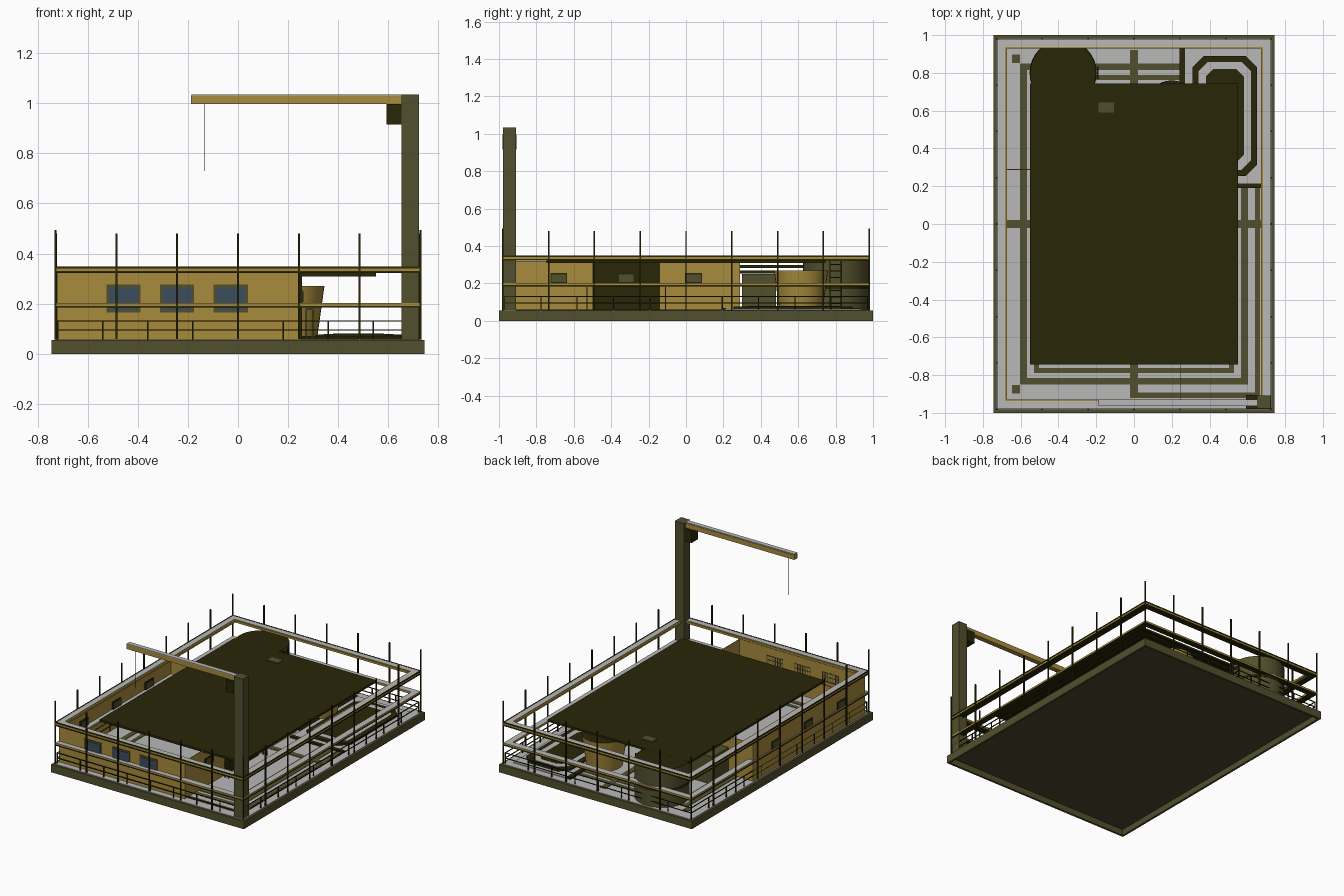
import bpy, bmesh, math
from mathutils import Vector

cube = bpy.data.objects.get("Cube")
if cube:
    bpy.data.objects.remove(cube)


def material(name, r, g, b):
    m = bpy.data.materials.new(name)
    m.use_nodes = True
    m.diffuse_color = (r, g, b, 1)
    m.node_tree.nodes["Principled BSDF"].inputs["Base Color"].default_value = (r, g, b, 1)
    return m


TAN = material("tan", .39, .26, .045)
OLIVE = material("olive", .085, .08, .026)
DARK = material("dark_olive", .022, .02, .002)
GREY = material("light_grey", .48, .48, .48)
GLASS = material("window_blue", .045, .075, .11)
UNDER = material("underside", .067, .065, .026)


def finish(name, bm, mats, rule=None):
    bmesh.ops.recalc_face_normals(bm, faces=bm.faces)
    me = bpy.data.meshes.new(name)
    for m in mats:
        me.materials.append(m)
    if rule:
        bm.normal_update()
        for f in bm.faces:
            f.material_index = rule(f)
    bm.to_mesh(me)
    bm.free()
    ob = bpy.data.objects.new(name, me)
    bpy.context.collection.objects.link(ob)
    return ob


def add_box(bm, x0, x1, y0, y1, z0, z1):
    verts = bmesh.ops.create_cube(bm, size=1)["verts"]
    for v in verts:
        v.co = Vector(((x0 + x1) / 2 + v.co.x * (x1 - x0),
                       (y0 + y1) / 2 + v.co.y * (y1 - y0),
                       (z0 + z1) / 2 + v.co.z * (z1 - z0)))


def boxes(name, mats, items, rule=None):
    bm = bmesh.new()
    for item in items:
        add_box(bm, *item)
    return finish(name, bm, mats if isinstance(mats, list) else [mats], rule)


def ring(hx, hy, w, z0, z1):
    """Four bars forming a rectangle with outer half sizes hx, hy."""
    return [(-hx, hx, -hy, w - hy, z0, z1), (-hx, hx, hy - w, hy, z0, z1),
            (-hx, w - hx, w - hy, hy - w, z0, z1), (hx - w, hx, w - hy, hy - w, z0, z1)]


def drum(name, x, y, r0, r1, z0, z1, side, top):
    bm = bmesh.new()
    bmesh.ops.create_cone(bm, cap_ends=True, segments=32, radius1=r0, radius2=r1, depth=z1 - z0)
    bmesh.ops.translate(bm, verts=bm.verts, vec=(x, y, (z0 + z1) / 2))
    ob = finish(name, bm, [side, top], lambda f: int(f.normal.z > .9))
    bpy.context.view_layer.objects.active = ob
    ob.select_set(True)
    bpy.ops.object.shade_smooth_by_angle()
    ob.select_set(False)


def chamfered(name, mat, x0, x1, y0, y1, c, z0, z1):
    """Extruded rectangle with cut corners."""
    bm = bmesh.new()
    pts = [(x0 + c, y0), (x1 - c, y0), (x1, y0 + c), (x1, y1 - c),
           (x1 - c, y1), (x0 + c, y1), (x0, y1 - c), (x0, y0 + c)]
    face = bm.faces.new([bm.verts.new((x, y, z0)) for x, y in pts])
    new = bmesh.ops.extrude_face_region(bm, geom=[face])["geom"]
    bmesh.ops.translate(bm, verts=[v for v in new if isinstance(v, bmesh.types.BMVert)],
                        vec=(0, 0, z1 - z0))
    finish(name, bm, [mat])


def plank_rule(f):
    return 1 if f.normal.z > .9 else 2 if f.normal.z < -.9 else 0


# Hollow base: rim, recessed underside panel, floor plate and floor strips
FLOOR = .055
boxes("base_rim", OLIVE, ring(.745, 1, .015, 0, FLOOR))
boxes("underside_panel", UNDER, [(-.73, .73, -.985, .985, .042, .052)])
boxes("floor_plate", GREY, [(-.73, .73, -.985, .985, .052, .058)])
strips = ring(.603, .85, .036, .058, .061) + ring(.53, .79, .027, .058, .061)
strips += [(-.02, .02, -.92, .92, .058, .062), (-.68, .68, -.02, .02, .058, .062),
           (.64, .668, -.92, .19, .058, .061), (0, .64, -.92, -.892, .058, .061)]
strips += [(-.645, -.603, s * .875 - .022, s * .875 + .022, .058, .061) for s in (-1, 1)]
boxes("floor_strips", OLIVE, strips)

# Perimeter fence: planks, dark edge pipes, tall posts
for name, z0, z1 in (("top_plank_rail", .325, .347), ("middle_plank_rail", .188, .203)):
    boxes(name, [TAN, GREY, DARK], ring(.726, .98, .043, z0, z1), plank_rule)
trim = [(-.725, .725, s * .936 - .006, s * .936 + .006, .33, .343) for s in (-1, 1)]
trim += [(s * .678 - .006, s * .678 + .006, -.93, .93, .33, .343) for s in (-1, 1)]
boxes("rail_inner_trim", TAN, trim)
pipes = []
for z0, z1 in ((.322, .33), (.341, .349), (.185, .191)):
    pipes += ring(.728, .982, .006, z0, z1)
boxes("rail_edge_pipes", DARK, pipes)
posts = []


def post(x, y, z1, h=.004):
    posts.append((x - h, x + h, y - h, y + h, FLOOR, z1))


for i in range(-3, 4):
    for s in (-1, 1):
        post(i * .2425, s * .98, .495 if abs(i) == 3 else .48)
for i in range(-3, 4):
    for s in (-1, 1):
        post(s * .727, i * .245, .48)
boxes("tall_posts", DARK, posts)

# Low handrail around the edge
low = []
for z in (.092, .128):
    low += ring(.722, .972, .005, z, z + .005)
for s in (-1, 1):
    for i in range(9):
        x = -.72 + i * .18
        low.append((x - .003, x + .003, s * .97 - .003, s * .97 + .003, FLOOR, .13))
    for i in range(11):
        y = -.97 + i * .194
        low.append((s * .72 - .003, s * .72 + .003, y - .003, y + .003, FLOOR, .13))
boxes("low_handrail", DARK, low)

# Thin building walls and roof
WX0, WX1, WY0, WY1 = -.722, .25, -.945, .29
T = .003
WALL = .3215
boxes("building_walls", TAN, [
    (WX0, WX1, WY0, WY0 + T, FLOOR, WALL), (WX0, WX1, WY1 - T, WY1, FLOOR, WALL),
    (WX0, WX0 + T, WY0, WY1, FLOOR, WALL), (WX1 - T, WX1, WY0, WY1, FLOOR, WALL)])
boxes("roof", DARK, [(-.55, .55, -.745, .745, .309, .323)])
boxes("roof_hatch", OLIVE, [(-.187, -.105, .59, .642, .32, .327)])

# Front windows with frames, also seen from inside
for i in range(3):
    x = -.457 + i * .214
    boxes("front_window_frame", OLIVE, [(x - .068, x + .068, WY0 - .004, WY0, .165, .276)])
    boxes("front_window_glass", GLASS, [(x - .057, x + .057, WY0 - .007, WY0, .177, .265)])
    grille = [(x + d * .02 - .002, x + d * .02 + .002, WY0 + T, WY0 + T + .003, .175, .268)
              for d in range(-3, 4)]
    grille += [(x - .06, x + .06, WY0 + T, WY0 + T + .003, z, z + .004) for z in (.175, .205, .235, .264)]
    boxes("inner_window_grille", OLIVE, grille)

# Large side door and side windows
boxes("side_door", DARK, [(WX1, WX1 + .006, -.5, -.14, FLOOR, .31)])
for y in (-.68, -.32, .04):
    for name, mat, g, d in (("side_window_frame", DARK, 0, .008), ("side_window_vent", OLIVE, .006, .011)):
        boxes(name, mat, [(x - d, x + d, y - .045 + g, y + .045 - g, .203 + g, .255 - g)
                          for x in (WX0 + .004, WX1)])
guard = []
for y in (-.53, -.11):
    guard += [(.27, .276, y - .003, y + .003, FLOOR, .18), (.296, .302, y - .003, y + .003, FLOOR, .18),
              (.27, .302, y - .003, y + .003, .175, .181)]
boxes("door_guards", OLIVE, guard)

# Storage tank with band and ladder
drum("storage_tank", -.375, .8, .175, .175, FLOOR, .3225, OLIVE, DARK)
drum("tank_band", -.375, .8, .178, .178, .17, .185, DARK, DARK)
ladder = [(-.195, -.189, y - .003, y + .003, FLOOR, .32) for y in (.77, .83)]
ladder += [(-.195, -.189, .77, .83, FLOOR + k * .035, FLOOR + k * .035 + .005) for k in range(1, 8)]
boxes("tank_ladder", DARK, ladder)

# Equipment box with dark pipes over it
boxes("equipment_box", OLIVE, [(-.54, -.3, .3, .48, FLOOR, .25)])
boxes("equipment_pipes", DARK, [(-.45, -.435, .29, .64, z, z + .016) for z in (.254, .284)])

# Tapered tub
drum("tapered_tub", .2, .615, .115, .145, FLOOR, .27, TAN, DARK)

# Raised corner deck with loop
boxes("corner_deck", GREY, [(.27, .68, .21, .935, FLOOR, .064)])
chamfered("loop_track", DARK, .31, .652, .255, .89, .06, FLOOR, .076)
chamfered("loop_gap", GREY, .342, .62, .287, .858, .05, FLOOR, .078)
chamfered("loop_centre", DARK, .38, .582, .325, .82, .04, FLOOR, .08)
boxes("deck_border", DARK, [(.24, .27, .31, .935, FLOOR, .07), (.27, .675, .19, .215, FLOOR, .07)])

# Corner crane: mast, boom, motor box and cable
boxes("crane_mast", OLIVE, [(.652, .722, -.978, -.908, FLOOR, 1.034)])
boxes("crane_boom", TAN, [(-.188, .652, -.963, -.928, .997, 1.03)])
boxes("crane_boom_cap", GREY, [(-.186, .652, -.964, -.932, 1.03, 1.035)])
boxes("crane_motor_box", DARK, [(.592, .652, -.98, -.906, .915, .997)])
boxes("crane_cable", DARK, [(-.133, -.131, -.946, -.944, .73, .998)])
